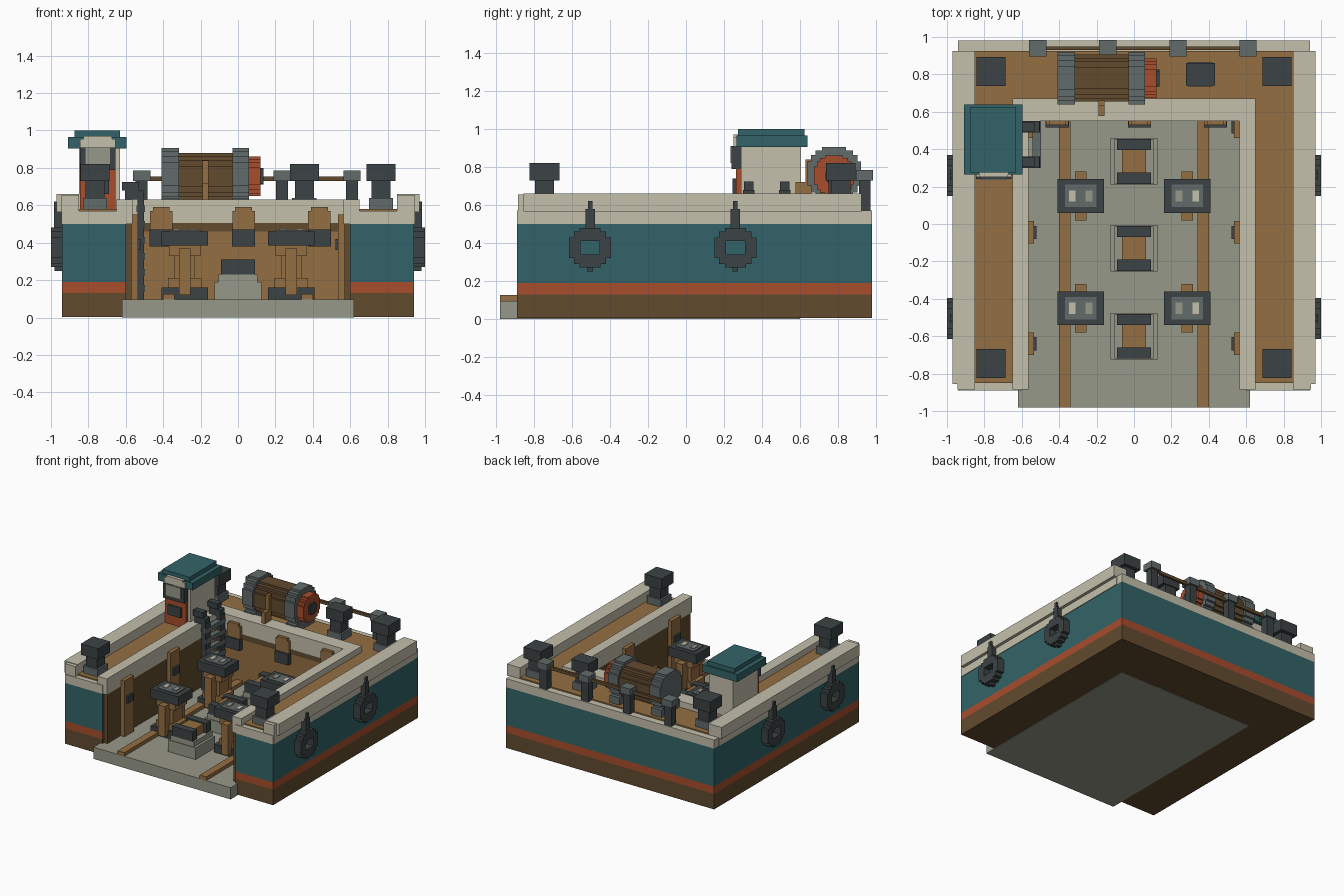
import bpy
import bmesh
from mathutils import Vector

default_cube = bpy.data.objects.get("Cube")
if default_cube:
    bpy.data.objects.remove(default_cube, do_unlink=True)


def material(name, red, green, blue):
    """Flat material from display values, stored as linear values."""
    color = [(c / 255) ** 2.2 for c in (red, green, blue)] + [1]
    mat = bpy.data.materials.new(name)
    mat.use_nodes = True
    mat.diffuse_color = color
    shader = next(n for n in mat.node_tree.nodes if n.type == "BSDF_PRINCIPLED")
    shader.inputs["Base Color"].default_value = color
    return mat


TEAL = material("teal paint", 54, 100, 104)
RED = material("rust red paint", 166, 78, 48)
WOOD = material("warm wood", 147, 110, 68)
DARK_WOOD = material("dark wood", 98, 76, 50)
CREAM = material("cream stone", 195, 191, 171)
STONE = material("grey stone", 150, 151, 136)
STEEL = material("grey steel", 98, 106, 106)
IRON = material("dark iron", 62, 68, 70)


def finish(name, mat, bm):
    bmesh.ops.recalc_face_normals(bm, faces=bm.faces[:])
    mesh = bpy.data.meshes.new(name)
    bm.to_mesh(mesh)
    bm.free()
    mesh.materials.append(mat)
    obj = bpy.data.objects.new(name, mesh)
    bpy.context.collection.objects.link(obj)
    return obj


def box(name, mat, xs, ys, zs):
    """Box between the given limits on each axis."""
    bm = bmesh.new()
    bmesh.ops.create_cube(bm, size=1)
    for v in bm.verts:
        v.co = [(lo + hi) / 2 + c * abs(hi - lo) for c, (lo, hi) in zip(v.co, (xs, ys, zs))]
    return finish(name, mat, bm)


def block(name, mat, x, y, half_x, half_y, zs):
    """Box centred on a spot in plan."""
    return box(name, mat, (x - half_x, x + half_x), (y - half_y, y + half_y), zs)


def prism(name, mat, points, offset):
    bm = bmesh.new()
    face = bm.faces.new([bm.verts.new(p) for p in points])
    grown = bmesh.ops.extrude_face_region(bm, geom=[face])["geom"]
    moved = [g for g in grown if isinstance(g, bmesh.types.BMVert)]
    bmesh.ops.translate(bm, verts=moved, vec=Vector(offset))
    return finish(name, mat, bm)


def stepped_drum(name, mat, xs, y, z, radius):
    """Blocky disc lying along x."""
    ring = [(1, .45), (.87, .45), (.87, .7), (.7, .7), (.7, .87), (.45, .87), (.45, 1)]
    outline = []
    for _ in range(4):
        outline += ring
        ring = [(-b, a) for a, b in ring]
    points = [(xs[0], y + a * radius, z + b * radius) for a, b in outline]
    return prism(name, mat, points, (xs[1] - xs[0], 0, 0))


def u_shape(name, mat, bottom, top):
    """Dock wall layer, open to the front."""
    outer, inner, front, rear, back = .94, .6, -.89, .58, .98
    half = [(outer, back), (outer, front), (inner, front), (inner, rear)]
    plan = half + [(-x, y) for x, y in reversed(half)]
    return prism(name, mat, [(x, y, bottom) for x, y in plan], (0, 0, top - bottom))


# Hull layers and floor
u_shape("hull_base", DARK_WOOD, .004, .13)
u_shape("hull_stripe", RED, .13, .19)
u_shape("hull_wall", TEAL, .19, .5)
u_shape("coping_slab", CREAM, .5, .57)
box("dock_floor", STONE, (-.62, .62), (-.98, .6), (0, .095))
box("back_lining", WOOD, (-.6, .6), (.555, .59), (.09, .47))
box("back_lining_band", DARK_WOOD, (-.6, .6), (.55, .59), (.46, .505))
box("back_inner_coping", CREAM, (-.65, .65), (.55, .67), (.5, .63))
box("back_deck", WOOD, (-.86, .86), (.66, .925), (.56, .58))

for side, label in ((1, "left"), (-1, "right")):
    def span(a, b):
        return sorted((side * a, side * b))

    box(label + "_lining", DARK_WOOD, span(.57, .61), (-.87, .57), (.09, .5))
    box(label + "_inner_coping", CREAM, span(.565, .65), (-.885, .67), (.5, .63))
    box(label + "_outer_coping", CREAM, span(.85, .97), (-.855, .925), (.565, .66))
    box(label + "_outer_coping_lip", CREAM, span(.85, .945), (-.885, .925), (.5, .655))
    box(label + "_deck", WOOD, span(.64, .86), (-.85, .925), (.56, .58))
    box(label + "_floor_rail", WOOD, span(.34, .4), (-.98, .55), (.09, .125))

    # Timber posts along the inner walls
    for y in (-.64, -.045, .52):
        box(label + "_wall_post", WOOD, span(.535, .58), (y - .06, y + .06), (.09, .55))
        box(label + "_post_cleat", IRON, span(.52, .54), (y - .035, y + .035), (.36, .42))

    # Ring fenders hanging from the outer walls
    for y in (-.505, .26):
        xs, z = span(.935, 1), .375
        for s in (-1, 1):
            box(label + "_fender_side", IRON, xs, sorted((y + s * .05, y + s * .11)), (z - .055, z + .055))
            box(label + "_fender_bar", IRON, xs, (y - .055, y + .055), sorted((z + s * .035, z + s * .105)))
            box(label + "_fender_bump", IRON, span(.935, .98), (y - .015, y + .015), sorted((z + s * .1, z + s * .125)))
            for t in (-1, 1):
                box(label + "_fender_corner", IRON, xs, sorted((y + s * .045, y + s * .085)),
                    sorted((z + t * .035, z + t * .085)))
        box(label + "_fender_strap", IRON, span(.935, .985), (y - .025, y + .025), (z + .1, .58))
        box(label + "_fender_rope", IRON, span(.96, .985), (y - .012, y + .012), (.57, .62))

    # Side support blocks
    for y in (-.45, .15):
        x = side * .285
        block("side_block_base", IRON, x, y, .125, .09, (.095, .16))
        block("side_block_foot", WOOD, x, y, .09, .075, (.16, .21))
        block("side_block_column", WOOD, x, y, .055, .06, (.21, .33))
        block("side_block_neck", WOOD, x, y, .085, .075, (.33, .39))
        block("side_block_brace", WOOD, x, y, .03, .13, (.12, .37))
        block("side_block_head", IRON, x, y, .125, .09, (.385, .46))
        block("side_block_plate", STEEL, x, y, .085, .06, (.46, .468))
        for s in (-1, 1):
            block("side_block_pad", CREAM if s == side else STONE, x + s * .045, y, .018, .03, (.465, .474))

# Keel blocks down the middle
for y in (-.6, -.13, .335):
    block("keel_base", STONE, 0, y, .125, .125, (.09, .19))
    block("keel_step", STONE, 0, y, .105, .12, (.19, .23))
    block("keel_timber", WOOD, 0, y, .065, .08, (.23, .3))
    for s in (-1, 1):
        block("keel_cap", IRON, 0, y + s * .09, .092, .03, (.23, .31))

# Bumpers and hanging straps on the back inner wall
for x in (-.41, .03, .435):
    block("back_bumper", IRON, x, .535, .062, .02, (.38, .47))
    block("back_strap", WOOD, x, .54, .06, .012, (.47, .57))
    block("back_strap_top", WOOD, x, .54, .045, .012, (.57, .59))

# Mooring bollards
for x, y in ((-.765, -.745), (.765, -.745), (-.765, .815), (.765, .815), (.355, .8)):
    depth = .06 if x == .355 else .078
    block("bollard_base", STEEL, x, y, .065, .065, (.57, .64))
    block("bollard_stem", IRON, x, y, .05, .05, (.64, .735))
    block("bollard_head", IRON, x, y, .078, depth, (.73, .82))

# Back railing
for x in (-.515, -.14, .235, .61):
    block("railing_post", IRON, x, .94, .032, .03, (.56, .735))
    block("railing_cap", STEEL, x, .94, .046, .045, (.73, .785))
box("railing_bar", DARK_WOOD, (-.515, .61), (.93, .95), (.73, .755))

# Winch with rope and red gear
stepped_drum("winch_left_gear", RED, (.05, .12), .78, .755, .105)
stepped_drum("winch_gear_hub", IRON, (.12, .135), .78, .755, .045)
stepped_drum("winch_drum", DARK_WOOD, (-.32, -.02), .78, .755, .125)
for xs in ((-.41, -.315), (-.03, .06)):
    stepped_drum("winch_flange", STEEL, xs, .78, .765, .14)
    box("winch_foot", STEEL, xs, (.66, .9), (.57, .64))
block("winch_rope", WOOD, -.175, .645, .016, .015, (.63, .84))
block("winch_rope_end", WOOD, -.175, .605, .016, .028, (.62, .72))

# Control booth
box("booth_body", CREAM, (-.85, -.63), (.29, .605), (.57, .91))
box("booth_roof_eaves", TEAL, (-.91, -.595), (.265, .64), (.905, .965))
box("booth_roof_top", TEAL, (-.875, -.63), (.275, .625), (.965, 1))
box("booth_arch", CREAM, (-.845, -.655), (.25, .29), (.91, .955))
box("booth_arch_top", CREAM, (-.825, -.675), (.25, .29), (.95, .97))
box("booth_window_frame", IRON, (-.845, -.655), (.24, .3), (.79, .91))
box("booth_window", STONE, (-.815, -.685), (.235, .245), (.82, .91))
box("booth_panel", RED, (-.845, -.655), (.262, .3), (.58, .79))
box("booth_panel_box", IRON, (-.81, -.69), (.245, .265), (.66, .74))

# Ladder down into the dock
for y in (.33, .52):
    block("ladder_rail", IRON, -.52, y, .018, .03, (.095, .64))
    block("ladder_handle", IRON, -.555, y, .05, .03, (.63, .68))
    block("ladder_handle_top", IRON, -.575, y, .045, .025, (.68, .725))
for step in range(6):
    z = .14 + step * .085
    block("ladder_rung", STEEL, -.52, .425, .022, .125, (z, z + .035))
